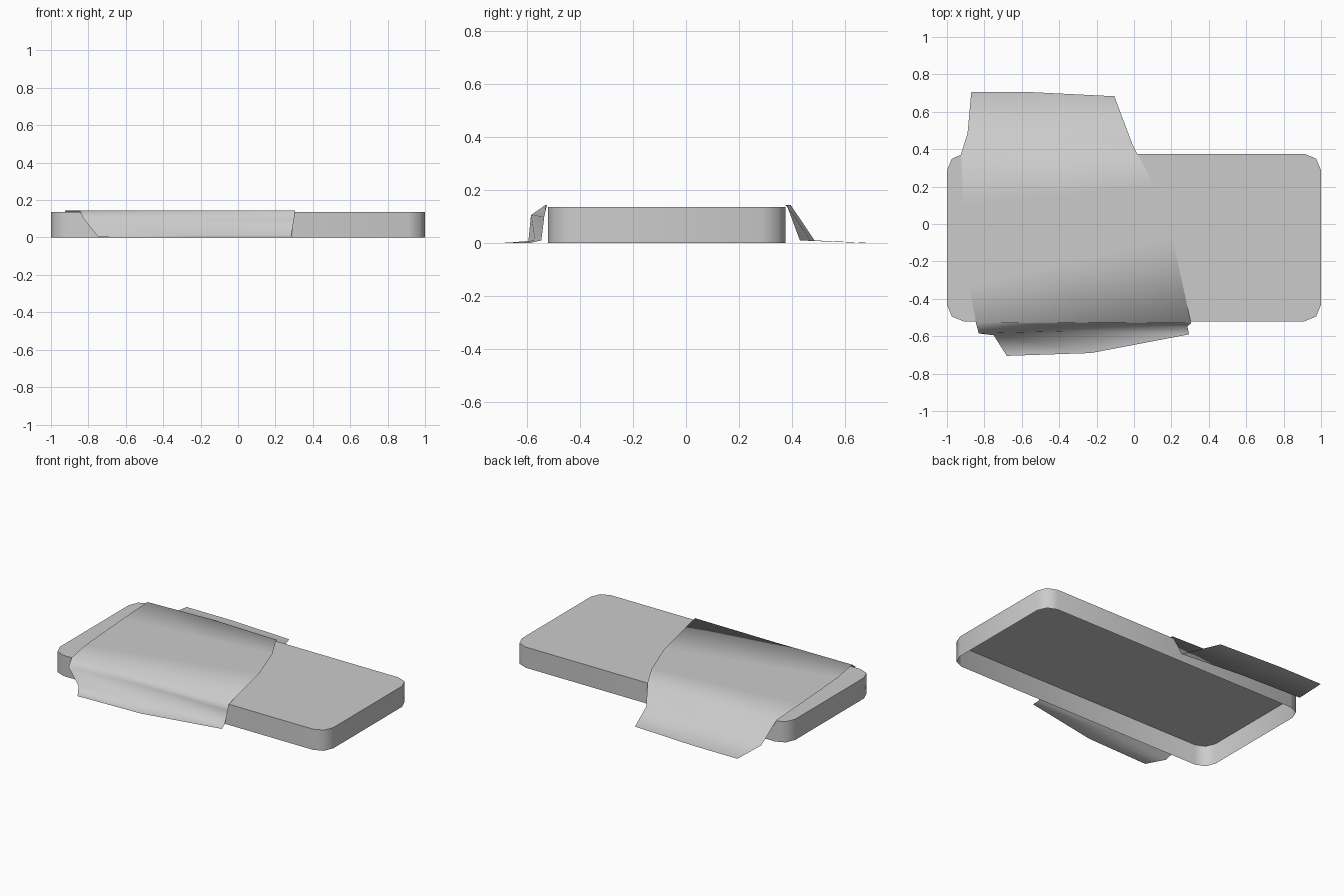
import bpy, bmesh, math
from mathutils import Vector

cube = bpy.data.objects.get("Cube")
if cube:
    bpy.data.objects.remove(cube, do_unlink=True)


def make_material(name, colour):
    mat = bpy.data.materials.new(name)
    mat.use_nodes = True
    mat.diffuse_color = colour
    mat.node_tree.nodes["Principled BSDF"].inputs["Base Color"].default_value = colour
    return mat


def make_object(name, bm, mat, angle):
    mesh = bpy.data.meshes.new(name)
    bm.to_mesh(mesh)
    bm.free()
    obj = bpy.data.objects.new(name, mesh)
    bpy.context.collection.objects.link(obj)
    mesh.materials.append(mat)
    bpy.ops.object.select_all(action="DESELECT")
    obj.select_set(True)
    bpy.context.view_layer.objects.active = obj
    bpy.ops.object.shade_smooth_by_angle(angle=math.radians(angle))
    return obj


grey = make_material("light grey cloth", (0.6, 0.6, 0.6, 1))

# Mattress: a rounded box, open underneath
BACK, FRONT, HEIGHT = 0.375, -0.52, 0.137
bm = bmesh.new()
bmesh.ops.create_cube(bm, size=1)
for v in bm.verts:
    v.co = ((v.co.x * 2), BACK if v.co.y > 0 else FRONT, HEIGHT if v.co.z > 0 else 0)
uprights = [e for e in bm.edges if abs(e.verts[0].co.z - e.verts[1].co.z) > 0.1]
bmesh.ops.bevel(bm, geom=uprights, offset=0.088, segments=2, profile=0.5, affect="EDGES")
underside = [f for f in bm.faces if f.normal.z < -0.5]
bmesh.ops.delete(bm, geom=underside, context="FACES")
make_object("mattress", bm, grey, 50)

# Blanket: a thin sheet, each row gives its right edge, middle and left edge
TOP = 0.144
rows = [
    [(-0.87, 0.705, 0), (-0.55, 0.705, 0), (-0.105, 0.683, 0)],
    [(-0.89, 0.485, 0.01), (-0.46, 0.47, 0.01), (-0.01, 0.43, 0.01)],
    [(-0.925, 0.375, TOP), (-0.45, 0.395, TOP), (0.015, 0.38, TOP)],
    [(-0.91, 0.1, TOP), (-0.4, 0.15, TOP), (0.11, 0.2, TOP)],
    [(-0.88, -0.33, TOP), (-0.34, -0.2, TOP), (0.205, -0.07, TOP)],
    [(-0.845, -0.53, TOP), (-0.28, -0.525, TOP), (0.305, -0.53, TOP)],
    [(-0.83, -0.585, 0.106), (-0.28, -0.535, 0.1), (0.3, -0.535, 0.1)],
    [(-0.75, -0.595, 0.006), (-0.25, -0.57, 0.01), (0.285, -0.546, 0.01)],
    [(-0.68, -0.705, 0), (-0.23, -0.69, 0), (0.295, -0.59, 0)],
]
bm = bmesh.new()
grid = [[bm.verts.new(Vector(p)) for p in row] for row in rows]
for a, b in zip(grid, grid[1:]):
    for i in range(len(a) - 1):
        bm.faces.new((a[i], b[i], b[i + 1], a[i + 1]))
make_object("blanket", bm, grey, 180)
